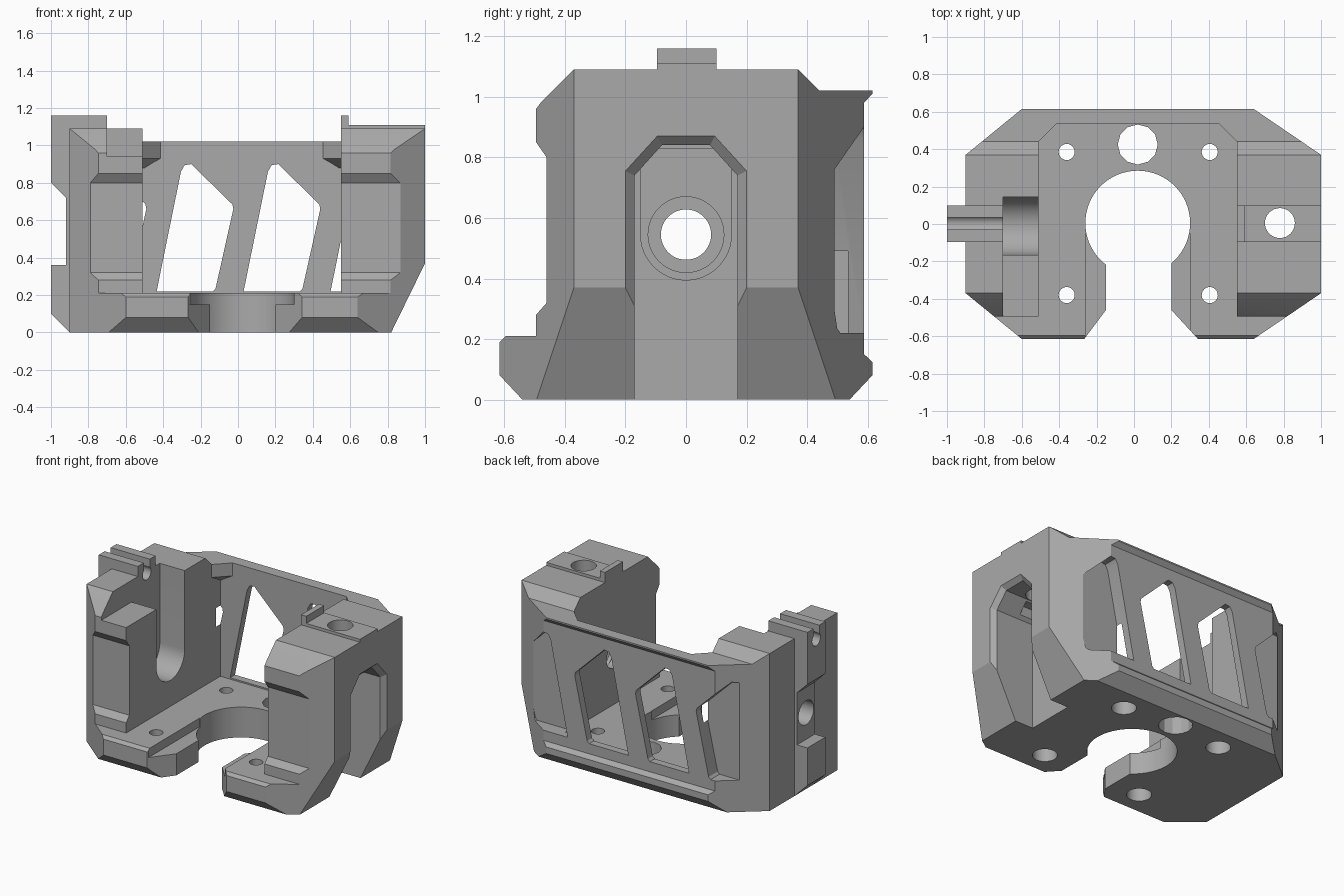
import bpy, bmesh
from math import sin, cos, pi

if "Cube" in bpy.data.objects:
    bpy.data.objects.remove(bpy.data.objects["Cube"])

grey = bpy.data.materials.new("grey_plastic")
grey.use_nodes = True
colour = (0.4, 0.4, 0.4, 1)
grey.diffuse_color = colour
grey.node_tree.nodes["Principled BSDF"].inputs["Base Color"].default_value = colour


def prism(name, pts, axis, lo, hi, end=None):
    """Extrude an outline along an axis; 'end' gives a different far outline."""
    place = {"x": lambda a, b, t: (t, a, b),
             "y": lambda a, b, t: (a, t, b),
             "z": lambda a, b, t: (a, b, t)}[axis]
    bm = bmesh.new()
    low = [bm.verts.new(place(a, b, lo)) for a, b in pts]
    high = [bm.verts.new(place(a, b, hi)) for a, b in (end or pts)]
    bm.faces.new(low)
    bm.faces.new(high)
    n = len(pts)
    for i in range(n):
        j = (i + 1) % n
        bm.faces.new((low[i], low[j], high[j], high[i]))
    bmesh.ops.recalc_face_normals(bm, faces=bm.faces)
    mesh = bpy.data.meshes.new(name)
    bm.to_mesh(mesh)
    bm.free()
    mesh.materials.append(grey)
    obj = bpy.data.objects.new(name, mesh)
    bpy.context.collection.objects.link(obj)
    return obj


def rect(a0, b0, a1, b1):
    return [(a0, b0), (a1, b0), (a1, b1), (a0, b1)]


def circle(a, b, r, n=48):
    return [(a + r * cos(2 * pi * i / n), b + r * sin(2 * pi * i / n)) for i in range(n)]


def u_slot(a, b, r, top, n=24):
    arc = [(a - r * cos(pi * i / n), b - r * sin(pi * i / n)) for i in range(n + 1)]
    return arc + [(a + r, top), (a - r, top)]


def combine(obj, other, op="DIFFERENCE"):
    mod = obj.modifiers.new("combine", "BOOLEAN")
    mod.operation = op
    mod.solver = "EXACT"
    mod.object = other
    bpy.context.view_layer.objects.active = obj
    bpy.ops.object.modifier_apply(modifier=mod.name)
    bpy.data.objects.remove(other)


# Main block: plan, side and front outlines intersected
body = prism("motor_bracket", [
    (-0.9, -0.37), (-0.6, -0.615), (0.64, -0.615), (1, -0.37),
    (1, 0.37), (0.64, 0.615), (-0.6, 0.615), (-0.9, 0.37)], "z", 0, 1.2)
side = prism("side_outline", [
    (-0.54, 0), (-0.615, 0.08), (-0.615, 0.19), (-0.595, 0.21), (-0.495, 0.21),
    (-0.495, 0.28), (-0.46, 0.32), (-0.46, 0.8), (-0.495, 0.85), (-0.495, 0.96),
    (-0.48, 0.98), (-0.37, 1.09), (0.37, 1.09), (0.44, 1.02), (0.615, 1.02),
    (0.615, 1.01), (0.588, 0.98), (0.588, 0.15), (0.615, 0.125),
    (0.615, 0.08), (0.54, 0)], "x", -1.3, 1.3)
combine(body, side, "INTERSECT")
front = prism("front_outline", [
    (-1.2, -0.1), (0.77, -0.1), (1, 0.37), (1.1, 0.6), (1.1, 1.4), (-1.2, 1.4)], "y", -1, 1)
combine(body, front, "INTERSECT")

# Rib on the right side, boss and tab on the left tower
combine(body, prism("rib", [
    (-0.68, 1.16), (-1, 1.16), (-1, 0.8), (-0.92, 0.72), (-0.92, 0.36),
    (-1, 0.36), (-1, 0.1), (-0.9, 0), (-0.68, 0)], "y", -0.095, 0.1), "UNION")
combine(body, prism("boss", rect(0.5, 0.95, 1, 1.11), "y", -0.095, 0.1), "UNION")
combine(body, prism("tab", rect(0.5, 0.95, 0.59, 1.16), "y", -0.095, 0.1), "UNION")

# Space between the towers
combine(body, prism("interior", rect(-0.51, -1, 0.55, 0.535), "z", 0.21, 1.5))

# Gussets at the top of the back corners
for s, x in ((1, -0.51), (-1, 0.55)):
    foot = [(x - s * 0.04, 0.57), (x - s * 0.04, 0.49), (x + s * 0.05, 0.57)]
    head = [(x - s * 0.04, 0.57), (x - s * 0.04, 0.40), (x + s * 0.13, 0.57)]
    combine(body, prism("gusset", foot, "z", 0.88, 0.93, head), "UNION")
    combine(body, prism("gusset", head, "z", 0.93, 1.02), "UNION")

# Slanted windows through the back wall and its corners
for i in range(-2, 2):
    x = i * 0.465
    combine(body, prism("window", [
        (x + 0.03, 0.22), (x + 0.16, 0.86), (x + 0.18, 0.895), (x + 0.215, 0.9),
        (x + 0.435, 0.685), (x + 0.44, 0.66), (x + 0.345, 0.235), (x + 0.33, 0.22)],
        "y", 0.49, 0.9))

# Base opening with lowered lips, screw holes and cable hole
combine(body, prism("lips", rect(-0.26, -1, 0.3, -0.05), "z", 0.15, 0.5))
combine(body, prism("opening", circle(0.02, 0.005, 0.28, 64), "z", -0.5, 0.5))
combine(body, prism("entry", [
    (-0.15, -0.1), (-0.15, -0.46), (-0.33, -0.7), (0.42, -0.7), (0.2, -0.46),
    (0.2, -0.1)], "z", -0.5, 0.5))
for x in (-0.36, 0.405):
    for y in (-0.38, 0.385):
        combine(body, prism("screw_hole", circle(x, y, 0.043, 24), "z", -0.5, 0.5))
        combine(body, prism("counterbore", circle(x, y, 0.078, 24), "z", -0.1, 0.1))
combine(body, prism("cable_hole", circle(0.02, 0.425, 0.107, 12), "z", -0.5, 0.5))

# Deep recess in the left tower, with a chamfered rim
def arch(e):
    return [(-0.17 - e, -0.2), (-0.17 - e, 0.74 + e / 2), (-0.08 - e / 2, 0.84 + e),
            (0.08 + e / 2, 0.84 + e), (0.17 + e, 0.74 + e / 2), (0.17 + e, -0.2)]


combine(body, prism("recess", arch(0), "x", 0.68, 1.3))
combine(body, prism("recess_rim", arch(0), "x", 0.97, 1.03, arch(0.06)))
combine(body, prism("bearing_slot", u_slot(0, 0.545, 0.15, 0.83), "x", 0.64, 0.8))
combine(body, prism("bearing_seat", circle(0, 0.545, 0.125), "x", 0.61, 0.8))
combine(body, prism("top_hole", circle(0.78, 0.005, 0.08, 32), "z", 0.7, 1.5))

# Slot, notch, groove and shaft hole in the right tower
combine(body, prism("shaft_slot", u_slot(-0.01, 0.545, 0.155, 1.5), "x", -0.7, -0.3))
combine(body, prism("front_notch", rect(-0.7, -0.8, -0.3, -0.145), "z", 0.94, 1.5))
combine(body, prism("wire_groove", circle(0.003, 1.075, 0.045, 24), "x", -1.2, -0.6))
combine(body, prism("wire_entry", rect(-0.03, 1.07, 0.036, 1.4), "x", -1.2, -0.6))
combine(body, prism("shaft_hole", circle(0, 0.545, 0.083), "x", -1.5, 1.5))

# Finish
bpy.ops.object.select_all(action="DESELECT")
body.select_set(True)
bpy.context.view_layer.objects.active = body
bpy.ops.object.shade_smooth_by_angle(angle=0.35)
